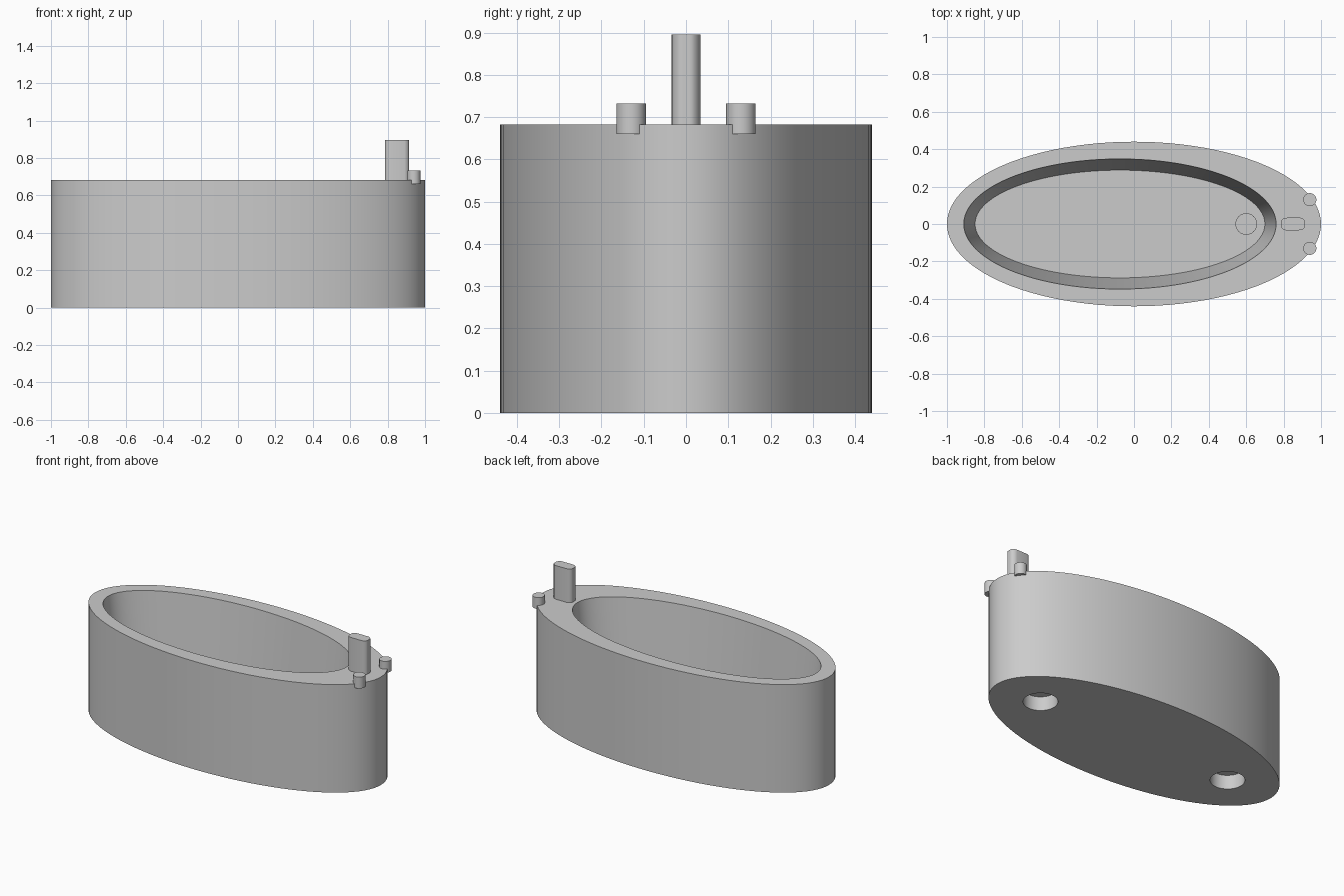
import bpy
import bmesh
from math import cos, sin, pi, radians

old = bpy.data.objects.get("Cube")
if old:
    bpy.data.objects.remove(old, do_unlink=True)

grey = bpy.data.materials.new("plain_grey")
grey.use_nodes = True
colour = (0.6, 0.6, 0.6, 1)
grey.diffuse_color = colour
grey.node_tree.nodes["Principled BSDF"].inputs["Base Color"].default_value = colour


def ellipse(cx, cy, a, b, n):
    return [(cx + a * cos(2 * pi * i / n), cy + b * sin(2 * pi * i / n)) for i in range(n)]


def loft(name, sections):
    """Skin a list of (outline, z) sections and cap both ends."""
    bm = bmesh.new()
    rings = [[bm.verts.new((x, y, z)) for x, y in pts] for pts, z in sections]
    n = len(rings[0])
    for low, high in zip(rings, rings[1:]):
        for i in range(n):
            j = (i + 1) % n
            bm.faces.new((low[i], low[j], high[j], high[i]))
    bm.faces.new(rings[0][::-1])
    bm.faces.new(rings[-1])
    mesh = bpy.data.meshes.new(name)
    bm.to_mesh(mesh)
    bm.free()
    mesh.materials.append(grey)
    obj = bpy.data.objects.new(name, mesh)
    bpy.context.collection.objects.link(obj)
    return obj


def activate(obj):
    bpy.ops.object.select_all(action='DESELECT')
    obj.select_set(True)
    bpy.context.view_layer.objects.active = obj


def smooth(obj):
    activate(obj)
    bpy.ops.object.shade_smooth_by_angle(angle=radians(30))


RIM = 0.683
FLOOR = 0.11

# Tub: oval outer wall, flat rim, tapered basin
outer = ellipse(0, 0, 1, 0.44, 96)
tub = loft("tub", [
    (outer, 0), (outer, RIM),
    (ellipse(-0.075, 0, 0.835, 0.348, 96), RIM),
    (ellipse(-0.075, 0, 0.775, 0.288, 96), FLOOR),
])

# Round blind sockets in the underside
for x in (-0.685, 0.685):
    circle = ellipse(x, 0, 0.098, 0.098, 48)
    cutter = loft("socket_cutter", [(circle, -0.05), (circle, 0.088)])
    cutter.hide_render = True
    cut = tub.modifiers.new("socket", 'BOOLEAN')
    cut.operation = 'DIFFERENCE'
    cut.solver = 'EXACT'
    cut.object = cutter
    activate(tub)
    bpy.ops.object.modifier_apply(modifier=cut.name)
    bpy.data.objects.remove(cutter, do_unlink=True)
smooth(tub)

# Drain: low ring around a recessed disc
ring = ellipse(0.6, 0, 0.058, 0.058, 32)
bore = ellipse(0.6, 0, 0.037, 0.037, 32)
smooth(loft("drain", [(ring, FLOOR - 0.01), (ring, FLOOR + 0.01),
                      (bore, FLOOR + 0.01), (bore, FLOOR + 0.002)]))

# Spout: upright post with rounded ends
post = [(x + (0.885 if x > 0 else 0.817) - 0.001, y)
        for x, y in ellipse(0, 0, 0.034, 0.034, 32)]
post = [(min(max(x, 0.785), 0.915), y) for x, y in post]
smooth(loft("spout", [(post, RIM - 0.02), (post, 0.896)]))

# Taps: small cylinders overhanging the rim
for side, y in (("left", 0.13), ("right", -0.13)):
    knob = ellipse(0.94, y, 0.035, 0.035, 32)
    smooth(loft("tap_" + side, [(knob, 0.66), (knob, 0.732)]))
